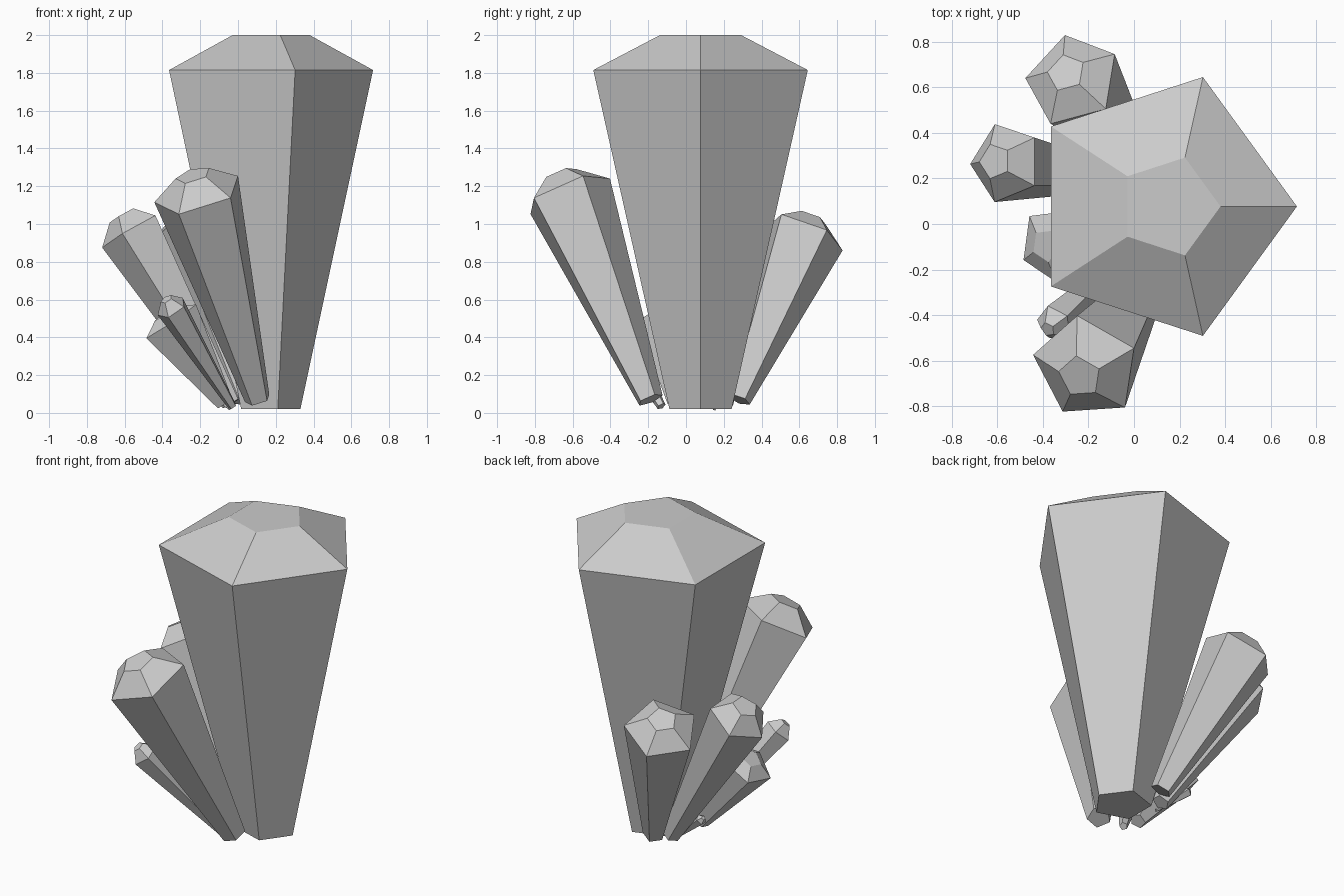
import bpy, bmesh, math
from mathutils import Vector, Quaternion

if "Cube" in bpy.data.objects:
    bpy.data.objects.remove(bpy.data.objects["Cube"])


def crystal(name, base, shoulder, corner, axis=None, tip=None, r_base=0.29, r_tip=0.4):
    """Five-sided crystal: narrow foot, wide shoulder, bevelled flat tip.
    corner is the plan offset of one shoulder corner from the shoulder centre."""
    base, shoulder = Vector(base), Vector(shoulder)
    axis = Vector(axis) if axis else (shoulder - base).normalized()
    tip = Vector(tip) if tip else shoulder + (shoulder - base) * 0.09
    cx, cy = corner
    v = Vector((cx, cy, -(axis.x * cx + axis.y * cy) / axis.z))
    bm = bmesh.new()
    rings = []
    for centre, scale in ((base, r_base), (shoulder, 1.0), (tip, r_tip)):
        rings.append([bm.verts.new(centre + Quaternion(axis, i * math.tau / 5) @ v * scale)
                      for i in range(5)])
    for low, high in zip(rings, rings[1:]):
        for i in range(5):
            j = (i + 1) % 5
            bm.faces.new((low[i], low[j], high[j], high[i]))
    bm.faces.new(rings[0][::-1])
    bm.faces.new(rings[-1])
    mesh = bpy.data.meshes.new(name)
    bm.to_mesh(mesh)
    bm.free()
    bpy.context.collection.objects.link(bpy.data.objects.new(name, mesh))


# Large upright crystal
crystal("main_crystal", (0.157, 0.077, 0.02), (0.118, 0.077, 1.815), (0.597, 0),
        axis=(0, 0, 1), tip=(0.154, 0.077, 2.0), r_tip=0.378)

# Leaning crystals around it
crystal("front_crystal", (0.105, -0.19, 0.07), (-0.209, -0.63, 1.16), (0.209, 0.085))
crystal("back_crystal", (0.03, 0.28, 0.07), (-0.271, 0.632, 0.95), (-0.032, 0.197))
crystal("left_crystal", (-0.035, 0.2, 0.05), (-0.563, 0.269, 0.965), (-0.156, -0.006), r_tip=0.44)
crystal("short_left_crystal", (-0.07, -0.05, 0.05), (-0.36, -0.09, 0.485), (-0.125, -0.068), r_tip=0.44)
crystal("small_front_crystal", (-0.03, -0.13, 0.035), (-0.35, -0.435, 0.555), (-0.075, 0.015))
crystal("tiny_left_crystal", (-0.04, 0.15, 0.02), (-0.24, 0.19, 0.2), (-0.02, -0.02))
